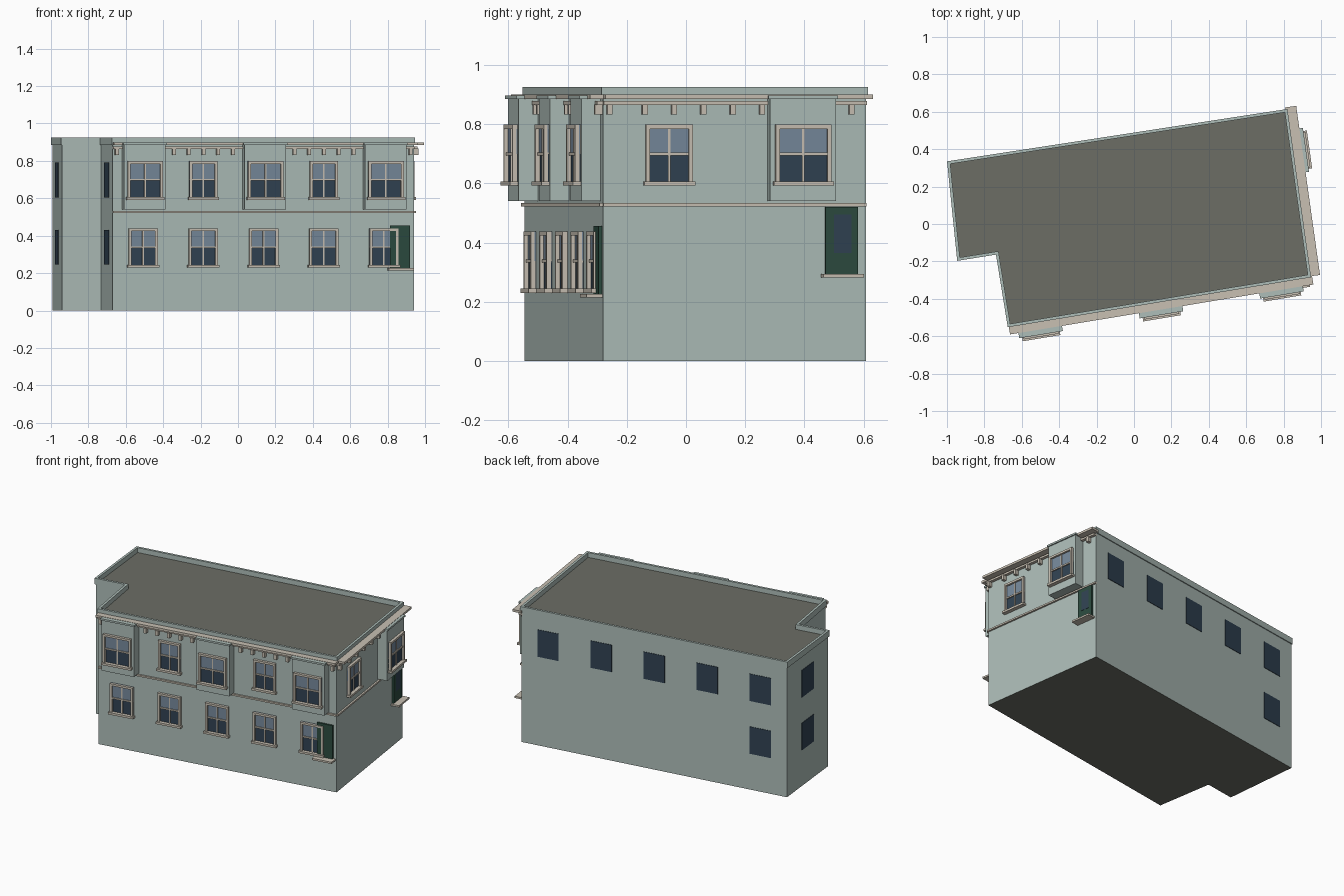
import bpy, bmesh
from mathutils import Matrix, Vector

if "Cube" in bpy.data.objects:
    bpy.data.objects.remove(bpy.data.objects["Cube"])


def material(name, r, g, b):
    m = bpy.data.materials.new(name)
    m.diffuse_color = (r, g, b, 1)
    m.use_nodes = True
    m.node_tree.nodes["Principled BSDF"].inputs["Base Color"].default_value = m.diffuse_color
    return m


WALL = material("wall_paint", 0.42, 0.51, 0.48)
TRIM = material("trim_stone", 0.58, 0.53, 0.45)
ROOF = material("roof_felt", 0.15, 0.155, 0.13)
LIGHT = material("upper_glass", 0.18, 0.25, 0.33)
DARK = material("lower_glass", 0.03, 0.055, 0.085)
GREEN = material("green_panel", 0.025, 0.07, 0.05)

# Footprint, counter-clockwise from the front left corner
PLAN = [Vector(p) for p in [(-0.67, -0.545), (0.94, -0.28), (0.815, 0.608),
                            (-0.993, 0.33), (-0.94, -0.19), (-0.733, -0.157)]]


def finish(name, bm, mat):
    mesh = bpy.data.meshes.new(name)
    bmesh.ops.recalc_face_normals(bm, faces=bm.faces)
    bm.to_mesh(mesh)
    bm.free()
    mesh.materials.append(mat)
    ob = bpy.data.objects.new(name, mesh)
    bpy.context.collection.objects.link(ob)
    return ob


class Wall:
    """One side of the plan: u along the wall, d outward, z up."""

    def __init__(self, i):
        self.p, q = PLAN[i], PLAN[(i + 1) % len(PLAN)]
        self.length = (q - self.p).length
        self.u = (q - self.p).normalized()
        self.n = Vector((self.u.y, -self.u.x))

    def box(self, name, u0, u1, z0, z1, d0, d1, mat):
        c = self.p + self.u * (u0 + u1) / 2 + self.n * (d0 + d1) / 2
        rot = Matrix(((self.u.x, -self.n.x, 0), (self.u.y, -self.n.y, 0), (0, 0, 1))).to_4x4()
        m = (Matrix.Translation((c.x, c.y, (z0 + z1) / 2)) @ rot
             @ Matrix.Diagonal((u1 - u0, d1 - d0, z1 - z0, 1)))
        bm = bmesh.new()
        bmesh.ops.create_cube(bm, size=1, matrix=m)
        return finish(name, bm, mat)

    def window(self, name, c, w, z0, z1, d=0.0):
        """Two-sash window with frame, centre bar, meeting rail and sill."""
        h, t, mid = w / 2, 0.014, (z0 + z1) / 2
        self.box(name + "_upper_glass", c - h, c + h, mid, z1, d - 0.01, d + 0.005, LIGHT)
        self.box(name + "_lower_glass", c - h, c + h, z0, mid, d - 0.01, d + 0.003, DARK)
        for s in (-1, 1):
            e = c + s * (h - t / 2)
            self.box(name + "_jamb", e - t / 2, e + t / 2, z0, z1, d, d + 0.018, TRIM)
        self.box(name + "_head", c - h, c + h, z1 - t, z1, d, d + 0.018, TRIM)
        self.box(name + "_sill", c - h - 0.007, c + h + 0.007, z0 - 0.008, z0 + 0.006, d, d + 0.027, TRIM)
        self.box(name + "_rail", c - h, c + h, mid - 0.005, mid + 0.005, d, d + 0.011, TRIM)
        self.box(name + "_bar", c - 0.004, c + 0.004, z0, z1, d, d + 0.009, TRIM)

    def bay(self, name, c, w):
        """Projecting upper bay with its own window and cap strip."""
        self.box(name, c - w / 2, c + w / 2, 0.54, 0.893, -0.01, 0.066, WALL)
        self.box(name + "_cap", c - w / 2 - 0.006, c + w / 2 + 0.006, 0.885, 0.897, -0.01, 0.074, WALL)
        self.window(name + "_window", c, 0.19, 0.6, 0.798, 0.066)

    def cornice(self, name, u0, u1, depth, brackets):
        self.box(name + "_cornice", u0, u1, 0.884, 0.899, -0.005, depth, TRIM)
        self.box(name + "_fascia", 0, self.length, 0.864, 0.877, -0.005, 0.02, TRIM)
        self.box(name + "_belt", 0, self.length, 0.522, 0.533, -0.005, 0.012, TRIM)
        for u in brackets:
            self.box(name + "_bracket", u - 0.009, u + 0.009, 0.832, 0.866, -0.005, 0.026, TRIM)

    def shutter(self, name, u0, u1, z0, z1):
        """Green panel with a deep ledge below it."""
        self.box(name, u0, u1, z0, z1, -0.005, 0.012, GREEN)
        self.box(name + "_ledge", u0 - 0.014, u1 + 0.014, z0 - 0.008, z0 + 0.004, -0.005, 0.055, TRIM)

    def pane(self, name, f, w, z0, z1):
        c = self.length * f
        self.box(name, c - w / 2, c + w / 2, z0, z1, -0.01, 0.003, DARK)


def outline(off):
    """Plan offset outward with mitred corners."""
    pts = []
    for i in range(len(PLAN)):
        a, b = Wall(i - 1 if i else len(PLAN) - 1).n, Wall(i).n
        pts.append(PLAN[i] + (a + b) * off / (1 + a.dot(b)))
    return pts


def prism(name, off, z0, z1, mat):
    bm = bmesh.new()
    f = bm.faces.new([bm.verts.new((p.x, p.y, z0)) for p in outline(off)])
    top = bmesh.ops.extrude_face_region(bm, geom=[f], use_keep_orig=True)["geom"]
    bmesh.ops.translate(bm, verts=[v for v in top if isinstance(v, bmesh.types.BMVert)], vec=(0, 0, z1 - z0))
    return finish(name, bm, mat)


# Main body with dark underside, roof deck
body = prism("building_walls", 0, 0, 0.886, WALL)
body.data.materials.append(ROOF)
for f in body.data.polygons:
    if f.center.z < 0.01:
        f.material_index = 1
prism("roof_deck", -0.008, 0.87, 0.892, ROOF)

# Parapet: a ring swept round the plan
bm = bmesh.new()
rings = [[bm.verts.new((p.x, p.y, z)) for p in outline(o)]
         for o, z in ((0.006, 0.884), (0.006, 0.925), (-0.01, 0.925), (-0.01, 0.884))]
for k in range(4):
    a, b = rings[k], rings[(k + 1) % 4]
    for i in range(len(PLAN)):
        j = (i + 1) % len(PLAN)
        bm.faces.new((a[i], a[j], b[j], b[i]))
finish("parapet", bm, WALL)

front, right, back, left, notch, inner = [Wall(i) for i in range(6)]

# Front: five bays of windows, three of them projecting upstairs
for k in range(5):
    c = front.length * (0.1 + 0.2 * k)
    front.window("front_lower_window", c, 0.157, 0.238, 0.438)
    if k % 2 == 0:
        front.bay("front_bay", c, 0.224)
    else:
        front.window("front_upper_window", c, 0.15, 0.6, 0.798)
mids = [front.length * f + s * 0.08 for f in (0.3, 0.7) for s in (-2, -1, 0, 1, 2)]
front.cornice("front", 0, front.length + 0.012, 0.046, [0.02] + mids + [front.length - 0.02])
front.shutter("front_green_panel", 1.502, 1.61, 0.223, 0.455)

# Right side: one flat window, one bay, one green panel with pane
right.window("right_upper_window", right.length * 0.25, 0.16, 0.6, 0.798)
right.bay("right_bay", right.length * 0.75, 0.225)
right.cornice("right", 0, right.length + 0.016, 0.055,
              [0.02] + [0.14 + 0.1 * k for k in range(5)] + [0.845])
right.shutter("right_green_panel", 0.757, 0.868, 0.29, 0.52)
right.box("right_panel_glass", 0.785, 0.845, 0.365, 0.495, 0, 0.0135, DARK)

# Back and left sides: plain panes
for k in range(5):
    back.pane("back_upper_pane", 0.1 + 0.2 * k, 0.146, 0.605, 0.79)
back.pane("back_lower_pane", 0.9, 0.146, 0.245, 0.43)
for wall, name in ((left, "left"), (inner, "inner_left")):
    for z in (0.245, 0.605):
        wall.pane(name + "_pane", 0.5, 0.15, z, z + 0.185)
